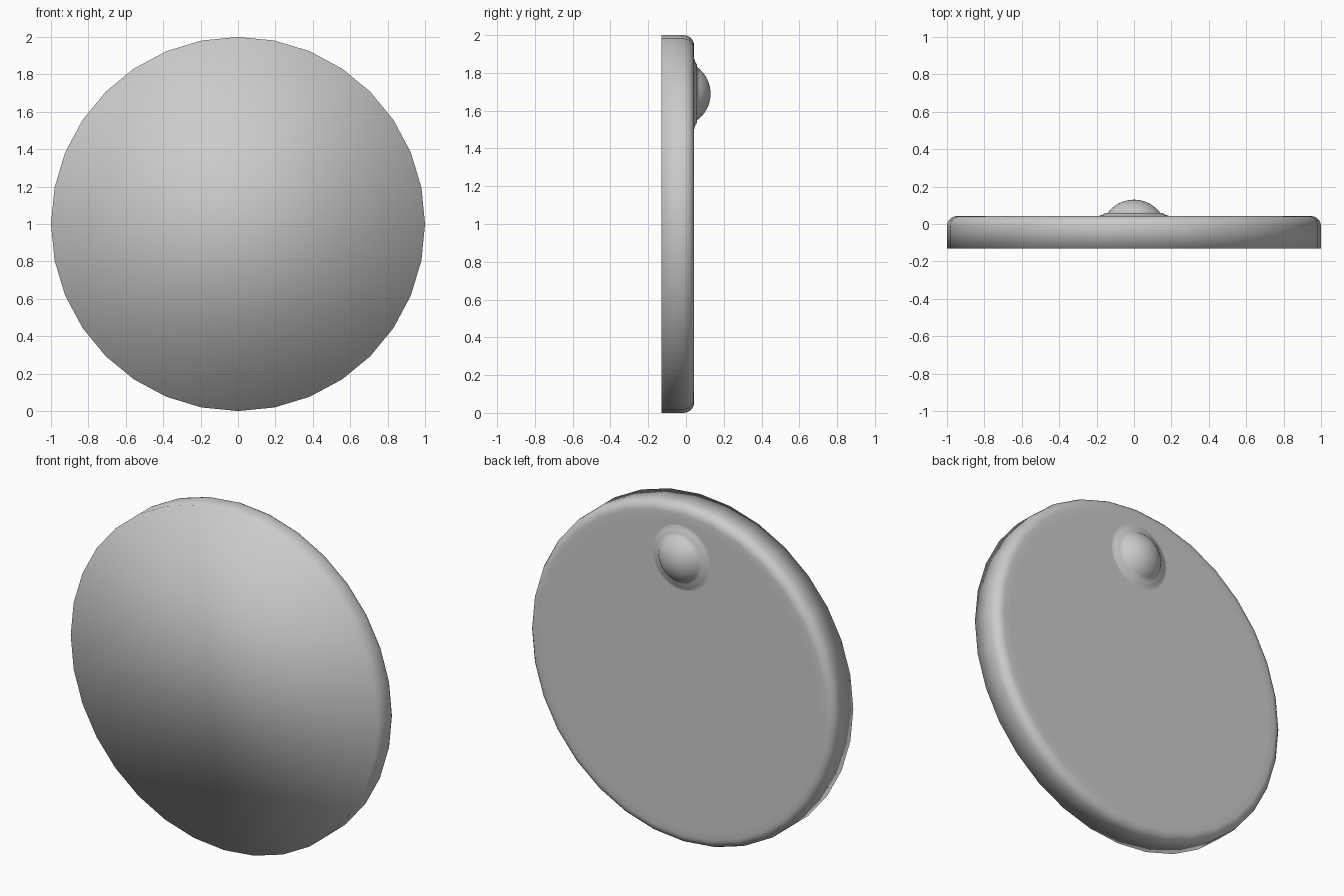
import bpy, bmesh
from math import sin, cos, pi, radians

SIDES = 32
cube = bpy.data.objects.get("Cube")
if cube:
    bpy.data.objects.remove(cube, do_unlink=True)


def lathe(name, profile, centre_z, front_cap=False):
    """Turn (radius, y) points, listed front to back, around the y axis."""
    bm = bmesh.new()
    rings = []
    for r, y in profile:
        rings.append([bm.verts.new((r * cos(2 * pi * i / SIDES), y,
                                    r * sin(2 * pi * i / SIDES)))
                      for i in range(SIDES)])
    for a, b in zip(rings, rings[1:]):
        for i in range(SIDES):
            j = (i + 1) % SIDES
            bm.faces.new((a[i], b[i], b[j], a[j]))
    # close the back, and the front where wanted
    bm.faces.new(list(reversed(rings[-1])))
    if front_cap:
        bm.faces.new(rings[0])
    for f in bm.faces:
        f.smooth = True
    mesh = bpy.data.meshes.new(name)
    bm.to_mesh(mesh)
    bm.free()
    ob = bpy.data.objects.new(name, mesh)
    ob.location.z = centre_z
    bpy.context.collection.objects.link(ob)
    return ob


FRONT, BACK, ROUND = -0.13, 0.043, 0.055

# Disc: sharp front rim, rounded back rim, flat back
disc = [(1, FRONT)]
for k in range(6):
    t = radians(90) * k / 5
    disc.append((1 - ROUND + ROUND * cos(t), BACK - ROUND + ROUND * sin(t)))
disc.append((0.9, BACK))
lathe("disc", disc, 1.0, front_cap=True)

# Knob: flared foot running into a domed cap
knob = [(0.2, BACK - 0.002), (0.185, BACK + 0.001),
        (0.168, BACK + 0.006), (0.155, BACK + 0.015)]
DOME_R, TIP = 0.175, 0.13
for k in range(9):
    t = radians(54) * (1 - k / 8.3)
    knob.append((DOME_R * sin(t), TIP - DOME_R + DOME_R * cos(t)))
lathe("knob", knob, 1.69)
